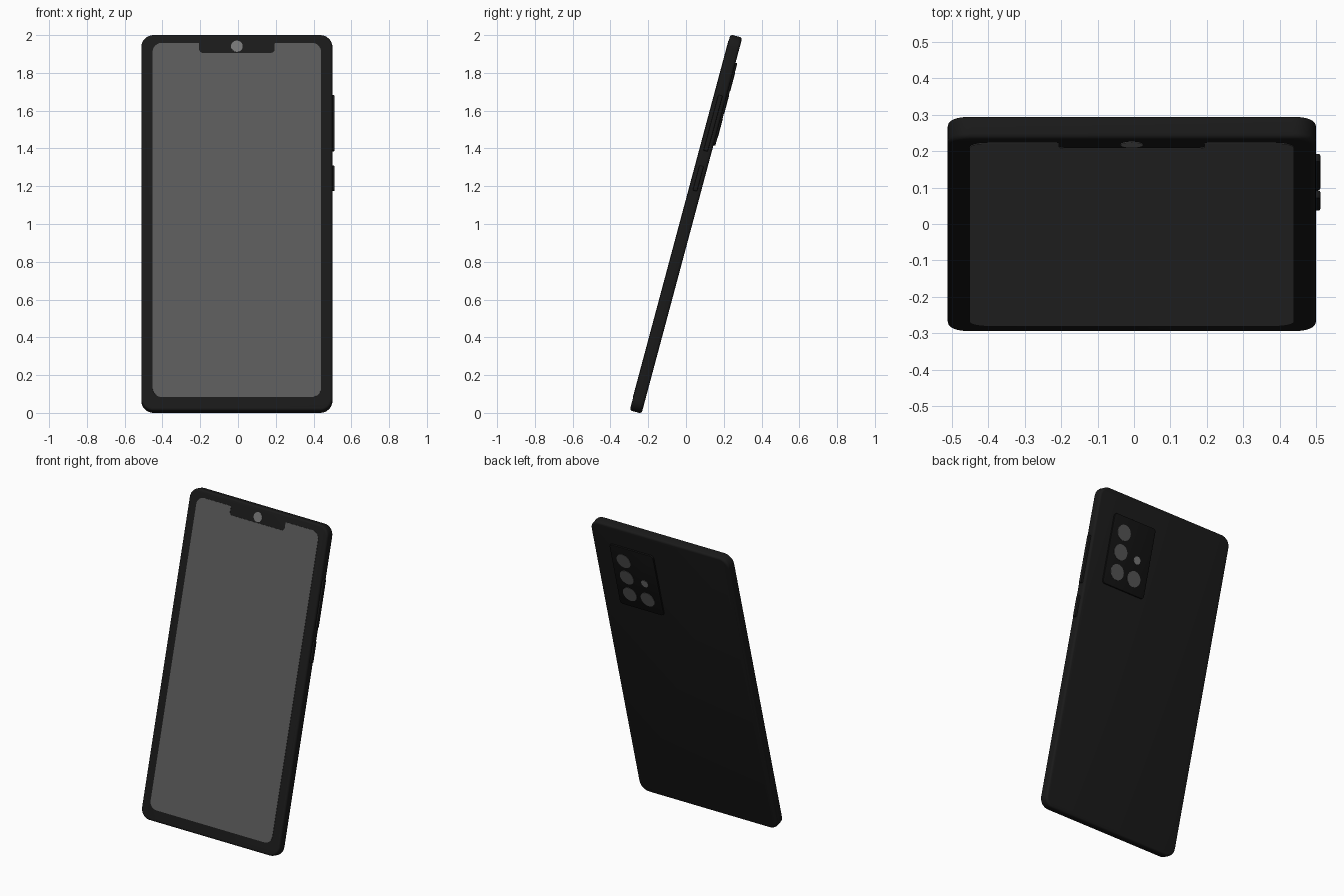
import bpy, bmesh, math
from mathutils import Matrix, Vector

if "Cube" in bpy.data.objects:
    bpy.data.objects.remove(bpy.data.objects["Cube"])

# whole phone leans back 15 degrees about its centre
LEAN = Matrix.Translation((-0.006, 0, 1.0)) @ Matrix.Rotation(math.radians(-15), 4, 'X')
HALF_W, HALF_L, HALF_T = 0.506, 1.03, 0.0325


def material(name, v):
    m = bpy.data.materials.new(name)
    m.diffuse_color = (v, v, v, 1)
    m.use_nodes = True
    m.node_tree.nodes["Principled BSDF"].inputs["Base Color"].default_value = m.diffuse_color
    return m


black = material("black_shell", 0.010)
dark = material("dark_panel", 0.006)
grey = material("screen_grey", 0.10)
lens_grey = material("lens_grey", 0.09)
pale = material("pale_glass", 0.18)


def rounded(points, steps=8):
    """Round each corner of a polygon given as (x, z, radius)."""
    out, n = [], len(points)
    for i, (x, z, r) in enumerate(points):
        p = Vector((x, z))
        a = (Vector(points[i - 1][:2]) - p).normalized()
        b = (Vector(points[(i + 1) % n][:2]) - p).normalized()
        centre = p + (a + b) * r
        for k in range(steps + 1):
            t = k / steps * math.pi / 2
            out.append(centre - b * r * math.cos(t) - a * r * math.sin(t))
    return out


def box(x0, x1, z0, z1, r):
    return rounded([(x0, z0, r), (x1, z0, r), (x1, z1, r), (x0, z1, r)])


def circle(x, z, r, n=32):
    return [Vector((x + r * math.cos(2 * math.pi * k / n),
                    z + r * math.sin(2 * math.pi * k / n))) for k in range(n)]


def plate(name, outline, y0, y1, mat, bevel=0.0, segments=3):
    """Extrude an outline through the thickness and soften its rims."""
    bm = bmesh.new()
    face = bm.faces.new([bm.verts.new((p.x, y0, p.y)) for p in outline])
    ext = bmesh.ops.extrude_face_region(bm, geom=[face])
    moved = [v for v in ext["geom"] if isinstance(v, bmesh.types.BMVert)]
    bmesh.ops.translate(bm, verts=moved, vec=(0, y1 - y0, 0))
    bmesh.ops.recalc_face_normals(bm, faces=bm.faces)
    if bevel:
        rims = [e for e in bm.edges if abs(e.verts[0].co.y - e.verts[1].co.y) < 1e-6]
        bmesh.ops.bevel(bm, geom=rims, offset=bevel, segments=segments,
                        profile=0.5, affect='EDGES', clamp_overlap=True)
    bm.transform(LEAN)
    me = bpy.data.meshes.new(name)
    bm.to_mesh(me)
    bm.free()
    me.materials.append(mat)
    ob = bpy.data.objects.new(name, me)
    bpy.context.collection.objects.link(ob)
    bpy.context.view_layer.objects.active = ob
    bpy.ops.object.select_all(action='DESELECT')
    ob.select_set(True)
    bpy.ops.object.shade_smooth_by_angle(angle=math.radians(35))
    return ob


# shell
plate("body", box(-HALF_W, HALF_W, -HALF_L, HALF_L, 0.065),
      -HALF_T, HALF_T, black, 0.014, 4)

# screen with notch cut out of its top edge
screen = [(-0.446, -0.958, 0.05), (0.446, -0.958, 0.05), (0.446, 0.984, 0.05),
          (0.2, 0.984, 0.006), (0.2, 0.929, 0.02), (-0.2, 0.929, 0.02),
          (-0.2, 0.984, 0.006), (-0.446, 0.984, 0.05)]
plate("screen", rounded(screen), -HALF_T - 0.002, -HALF_T + 0.005, grey)
plate("front_camera", circle(0, 0.965, 0.031), -HALF_T - 0.002, -HALF_T + 0.005, pale)

# side buttons
for name, z0, z1 in (("volume_button", 0.40, 0.705), ("power_button", 0.182, 0.318)):
    plate(name, box(HALF_W - 0.02, HALF_W + 0.012, z0, z1, 0.008),
          -0.012, 0.012, black, 0.004, 2)

# rear camera block, lenses and flash
BACK = HALF_T + 0.01
plate("camera_block", box(0.06, 0.38, 0.44, 0.892, 0.02),
      HALF_T - 0.01, BACK, dark, 0.004, 2)
for i, (x, z) in enumerate(((0.29, 0.79), (0.29, 0.665), (0.29, 0.537), (0.16, 0.537))):
    plate(f"rear_lens_{i + 1}", circle(x, z, 0.05), BACK - 0.005, BACK + 0.002, lens_grey)
plate("flash", circle(0.16, 0.657, 0.025), BACK - 0.005, BACK + 0.002, pale)
